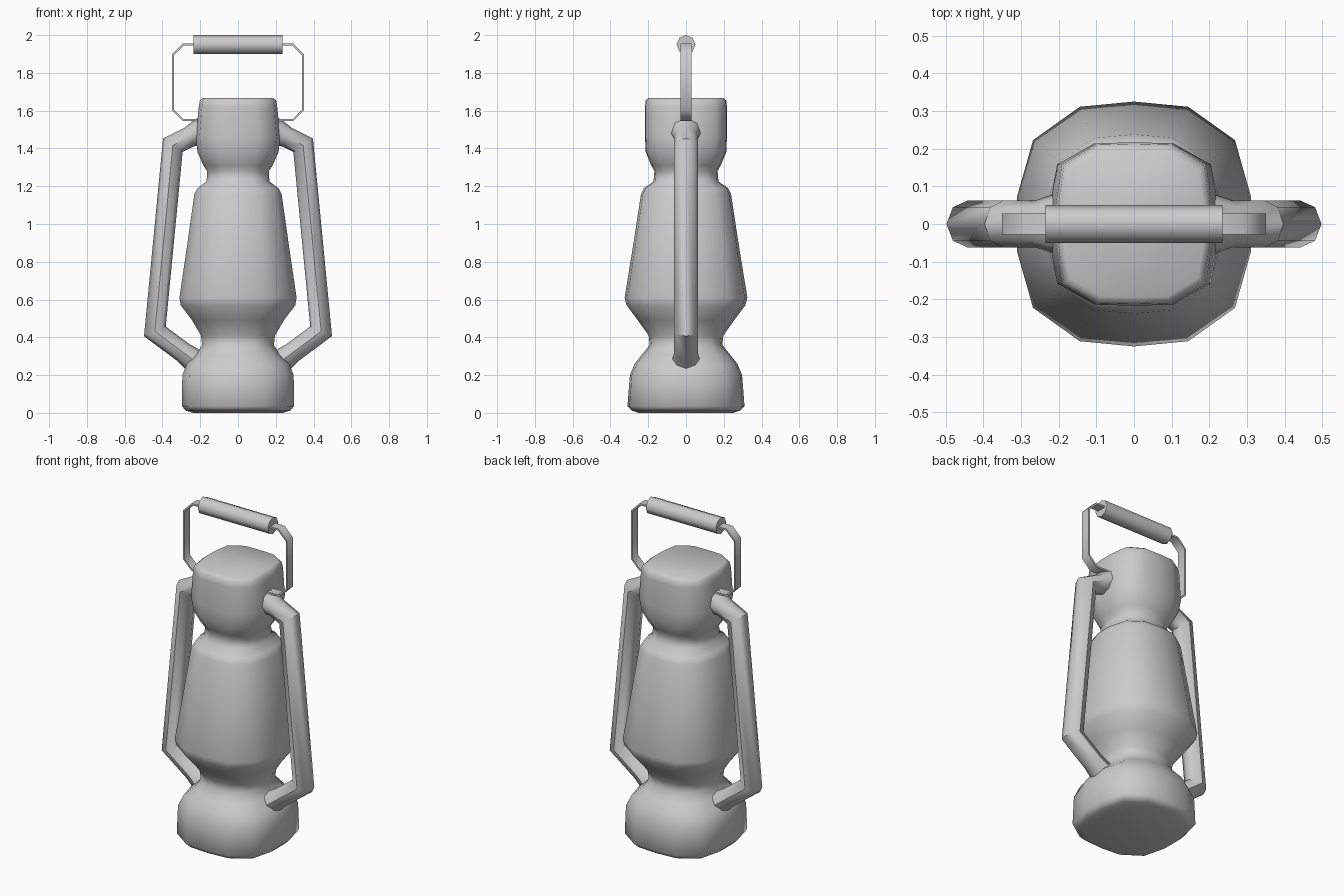
import bpy, bmesh
from math import sin, cos, pi
from mathutils import Vector

if "Cube" in bpy.data.objects:
    bpy.data.objects.remove(bpy.data.objects["Cube"])


def loft(name, rings, angle=40):
    """Skin a list of equal-length point rings and cap both ends."""
    bm = bmesh.new()
    vs = [[bm.verts.new(p) for p in ring] for ring in rings]
    n = len(vs[0])
    for a, b in zip(vs, vs[1:]):
        for i in range(n):
            j = (i + 1) % n
            bm.faces.new((a[i], a[j], b[j], b[i]))
    bm.faces.new(vs[0])
    bm.faces.new(vs[-1])
    bmesh.ops.recalc_face_normals(bm, faces=bm.faces)
    me = bpy.data.meshes.new(name)
    bm.to_mesh(me)
    bm.free()
    ob = bpy.data.objects.new(name, me)
    bpy.context.collection.objects.link(ob)
    bpy.ops.object.select_all(action='DESELECT')
    ob.select_set(True)
    bpy.context.view_layer.objects.active = ob
    bpy.ops.object.shade_smooth_by_angle(angle=angle * pi / 180)
    return ob


def rounded_ring(z, rx, ry, n, sides=14):
    """Superellipse cross-section, squarer as n grows."""
    pts = []
    for i in range(sides):
        a = pi / 2 + 2 * pi * i / sides
        c, s = cos(a), sin(a)
        r = (abs(c) ** n + abs(s) ** n) ** (-1 / n)
        pts.append((rx * r * c, ry * r * s, z))
    return pts


def sweep(name, path, section, side, scales=None, angle=50):
    """Mitred sweep of a (normal, y) section along an x-z path."""
    pts = [Vector((side * x, z)) for x, z in path]
    rings = []
    for i, p in enumerate(pts):
        d0 = (p - pts[i - 1]).normalized() if i else None
        d1 = (pts[i + 1] - p).normalized() if i < len(pts) - 1 else None
        d0, d1 = d0 or d1, d1 or d0
        t = (d0 + d1).normalized()
        k = 1 / t.dot(d1)
        s = scales[i] if scales else 1
        rings.append([(p.x - t.y * u * k * s, v * s, p.y + t.x * u * k * s)
                      for u, v in section])
    return loft(name, rings, angle)


# Lantern body: z, half width, half depth, squareness
profile = [
    (0.01, 0.275, 0.285, 3.0), (0.035, 0.298, 0.31, 3.0),
    (0.20, 0.296, 0.297, 3.0), (0.26, 0.272, 0.272, 2.9),
    (0.31, 0.22, 0.232, 2.7), (0.36, 0.192, 0.192, 2.5),
    (0.41, 0.198, 0.198, 2.5), (0.49, 0.245, 0.255, 2.6),
    (0.57, 0.305, 0.315, 2.8), (0.61, 0.312, 0.325, 2.8),
    (0.88, 0.272, 0.281, 2.8), (1.16, 0.232, 0.238, 2.8),
    (1.19, 0.215, 0.222, 2.8), (1.225, 0.167, 0.172, 2.8),
    (1.28, 0.165, 0.167, 2.8), (1.31, 0.184, 0.184, 3.0),
    (1.38, 0.215, 0.213, 3.4), (1.46, 0.224, 0.217, 3.8),
    (1.62, 0.208, 0.217, 4.0), (1.655, 0.202, 0.213, 4.0),
    (1.668, 0.185, 0.195, 4.0),
]
loft("lantern_body", [rounded_ring(*p) for p in profile], 60)
# Slightly recessed foot resting on the ground
loft("foot", [rounded_ring(0.0, 0.24, 0.25, 3), rounded_ring(0.012, 0.275, 0.285, 3)])

octagon = [(0.055 * cos(i * pi / 4), 0.063 * sin(i * pi / 4)) for i in range(8)]
strip = [(-0.005, -0.028), (0.005, -0.028), (0.005, 0.028), (-0.005, 0.028)]

for side, label in ((1, "right"), (-1, "left")):
    # Side tube flaring where it joins cap and base
    sweep("side_tube_" + label,
          [(0.15, 1.51), (0.215, 1.48), (0.26, 1.46), (0.345, 1.417),
           (0.44, 0.432), (0.29, 0.32), (0.24, 0.283), (0.17, 0.23)],
          octagon, side, [1.4, 1.25, 1, 1, 1, 1, 1.15, 1.2])
    # Flat bent strap of the carrying handle
    sweep("handle_strap_" + label,
          [(0.19, 1.55), (0.29, 1.55), (0.345, 1.605), (0.345, 1.895),
           (0.29, 1.95), (0.20, 1.95)], strip, side)

# Eight-sided grip
grip = [(0.05 * cos(i * pi / 4), 0.05 * sin(i * pi / 4)) for i in range(8)]
sweep("handle_grip", [(-0.235, 1.95), (0.235, 1.95)], grip, 1)
